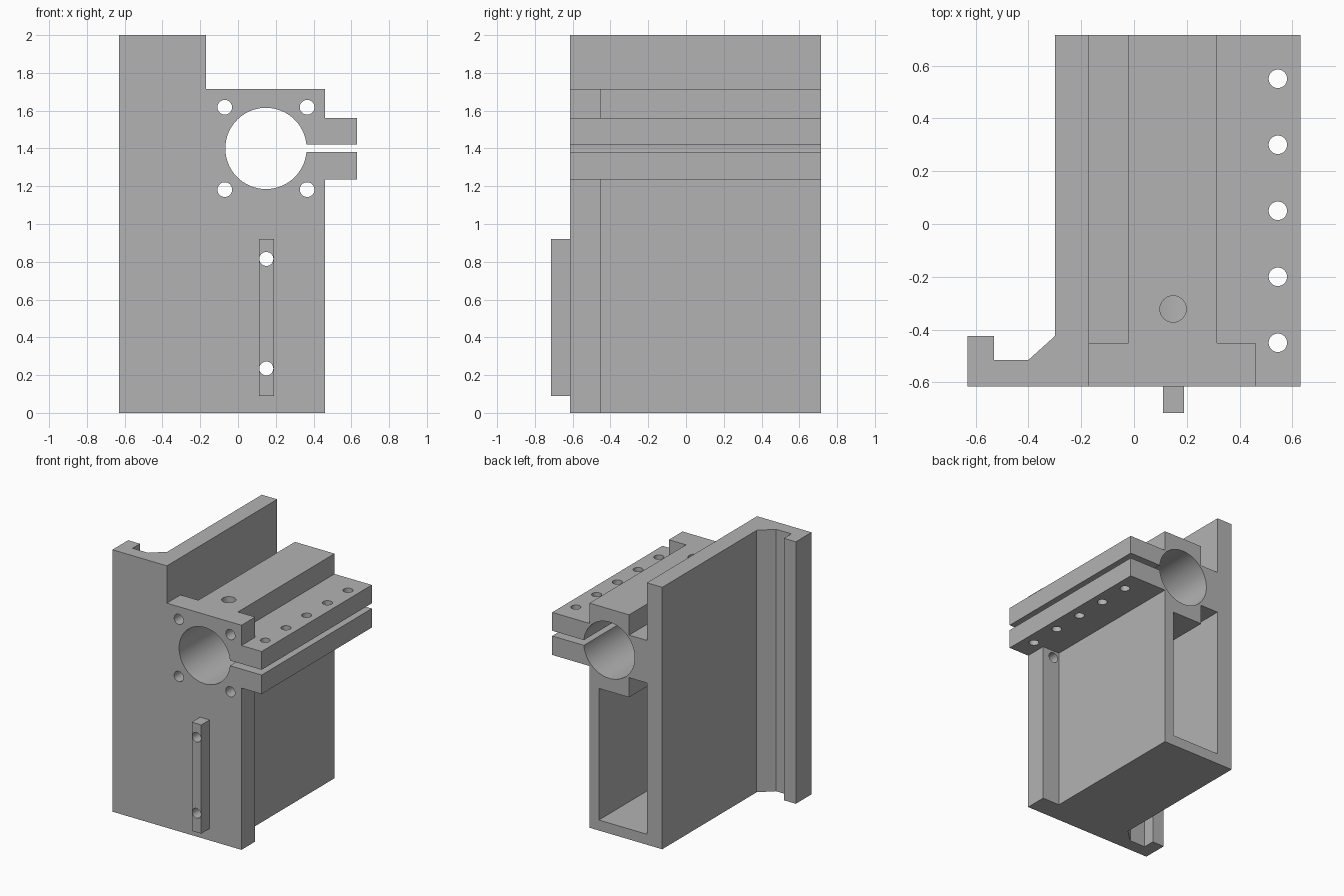
import bpy, bmesh, math
from mathutils import Matrix, Vector

cube = bpy.data.objects.get("Cube")
if cube:
    bpy.data.objects.remove(cube, do_unlink=True)

grey = bpy.data.materials.new("light grey")
grey.use_nodes = True
colour = (0.45, 0.45, 0.45, 1)
grey.diffuse_color = colour
grey.node_tree.nodes["Principled BSDF"].inputs["Base Color"].default_value = colour

FRONT, BACK = -0.615, 0.715
PLATE_BACK = -0.45
BORE_X, BORE_Z = 0.148, 1.40


def prism(name, points, axis, start, end):
    """Extrude a 2D outline along y (points are x, z) or z (points are x, y)."""
    place = (lambda p, d: (p[0], d, p[1])) if axis == "y" else (lambda p, d: (p[0], p[1], d))
    bm = bmesh.new()
    face = bm.faces.new([bm.verts.new(place(p, start)) for p in points])
    grown = bmesh.ops.extrude_face_region(bm, geom=[face])["geom"]
    shift = Vector(place((0, 0), end - start))
    bmesh.ops.translate(bm, vec=shift, verts=[g for g in grown if isinstance(g, bmesh.types.BMVert)])
    bmesh.ops.recalc_face_normals(bm, faces=bm.faces)
    mesh = bpy.data.meshes.new(name)
    bm.to_mesh(mesh)
    bm.free()
    mesh.materials.append(grey)
    obj = bpy.data.objects.new(name, mesh)
    bpy.context.collection.objects.link(obj)
    return obj


def box(name, x, y, z):
    return prism(name, [(x[0], z[0]), (x[1], z[0]), (x[1], z[1]), (x[0], z[1])], "y", *y)


def rod(name, centre, radius, axis, start, end, sides=32):
    ring = [(centre[0] + radius * math.cos(math.tau * i / sides),
             centre[1] + radius * math.sin(math.tau * i / sides)) for i in range(sides)]
    return prism(name, ring, axis, start, end)


def combine(target, other, operation):
    mod = target.modifiers.new(operation.lower(), "BOOLEAN")
    mod.operation, mod.solver, mod.object = operation, "EXACT", other
    bpy.context.view_layer.objects.active = target
    bpy.ops.object.modifier_apply(modifier=mod.name)
    bpy.data.objects.remove(other, do_unlink=True)


# Tall side wall with the hooked front edge
bracket = prism("clamp_bracket", [
    (-0.63, FRONT), (-0.17, FRONT), (-0.17, BACK), (-0.30, BACK), (-0.30, -0.425),
    (-0.40, -0.515), (-0.53, -0.515), (-0.53, -0.425), (-0.63, -0.425)], "z", 0, 2)

# Front plate, then body with the clamp block and its lugs
combine(bracket, box("front_plate", (-0.25, 0.46), (FRONT, PLATE_BACK), (0, 1.715)), "UNION")
combine(bracket, prism("body", [
    (-0.25, 0), (0.315, 0), (0.315, 1.235), (0.63, 1.235), (0.63, 1.56), (0.315, 1.56),
    (0.315, 1.715), (-0.02, 1.715), (-0.02, 1.56), (-0.25, 1.56)], "y", FRONT, BACK), "UNION")

# Key rail on the front
combine(bracket, box("key_rail", (0.11, 0.19), (-0.715, -0.55), (0.09, 0.92)), "UNION")

# Hollow behind the plate, stepped beside the clamp block
cutters = [prism("hollow", [
    (-0.17, 0.08), (0.235, 0.08), (0.235, 1.085), (-0.02, 1.085), (-0.02, 1.235), (-0.17, 1.235)],
    "y", PLATE_BACK, 0.9)]

# Main bore and clamping slot
cutters.append(rod("bore", (BORE_X, BORE_Z), 0.215, "y", -0.9, 0.9, 96))
cutters.append(box("clamp_slot", (BORE_X, 0.8), (-0.9, 0.9), (1.38, 1.42)))

# Plate bolt holes around the bore
for sx in (-1, 1):
    for sz in (-1, 1):
        cutters.append(rod("bolt_hole", (BORE_X + sx * 0.218, BORE_Z + sz * 0.218), 0.039,
                           "y", -0.9, PLATE_BACK + 0.02))

# Rail holes
for z in (0.235, 0.815):
    cutters.append(rod("rail_hole", (0.15, z), 0.037, "y", -0.9, PLATE_BACK + 0.02))

# Lug screw holes and the oil hole into the bore
for i in range(5):
    cutters.append(rod("lug_hole", (0.545, -0.45 + 0.25 * i), 0.035, "z", 1.1, 1.7))
cutters.append(rod("oil_hole", (BORE_X, -0.322), 0.05, "z", BORE_Z, 1.9))

for cutter in cutters:
    combine(bracket, cutter, "DIFFERENCE")

# Smooth the round holes, keep the machined edges sharp
bpy.ops.object.select_all(action="DESELECT")
bracket.select_set(True)
bpy.context.view_layer.objects.active = bracket
bpy.ops.object.shade_smooth_by_angle(angle=math.radians(30))
